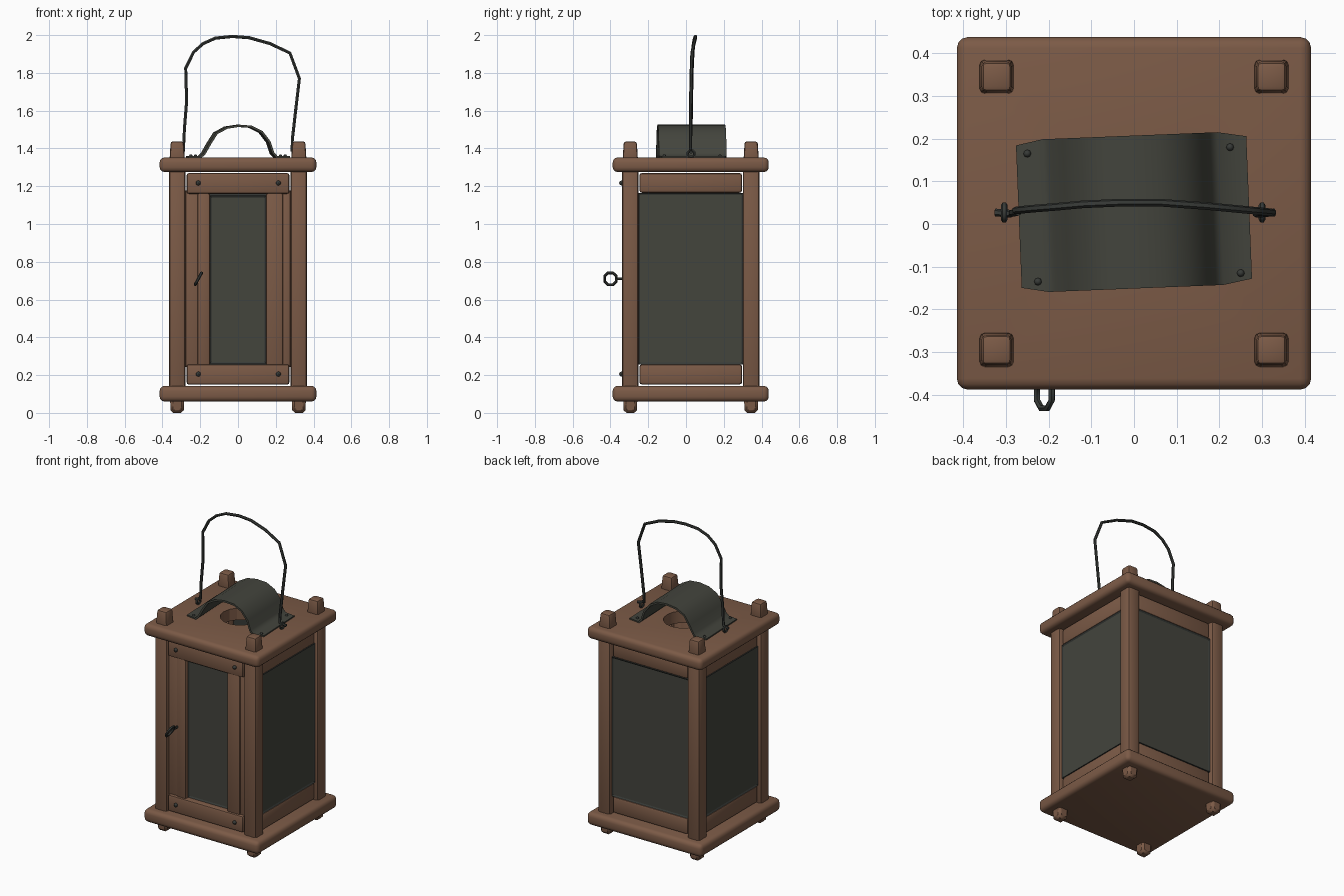
import bpy, bmesh, math
from mathutils import Vector

if "Cube" in bpy.data.objects:
    bpy.data.objects.remove(bpy.data.objects["Cube"])

CY = 0.025  # body centre in y


def material(name, rgb):
    m = bpy.data.materials.new(name)
    m.diffuse_color = (*rgb, 1)
    m.use_nodes = True
    m.node_tree.nodes["Principled BSDF"].inputs["Base Color"].default_value = m.diffuse_color
    return m


WOOD = material("brown wood", (0.20, 0.103, 0.062))
PANE = material("dark pane", (0.056, 0.058, 0.046))
IRON = material("dark iron", (0.038, 0.042, 0.038))


def finish(ob, mat, bevel=0.0, seg=2, angle=40):
    ob.data.materials.clear()
    ob.data.materials.append(mat)
    bpy.ops.object.select_all(action='DESELECT')
    ob.select_set(True)
    bpy.context.view_layer.objects.active = ob
    if bevel:
        b = ob.modifiers.new("bevel", 'BEVEL')
        b.width, b.segments, b.limit_method = bevel, seg, 'NONE'
        bpy.ops.object.modifier_apply(modifier="bevel")
    bpy.ops.object.shade_smooth_by_angle(angle=math.radians(angle))
    return ob


def mesh_object(name, bm):
    me = bpy.data.meshes.new(name)
    bmesh.ops.recalc_face_normals(bm, faces=bm.faces)
    bm.to_mesh(me)
    bm.free()
    ob = bpy.data.objects.new(name, me)
    bpy.context.collection.objects.link(ob)
    return ob


def box(name, lo, hi, mat, bevel=0.01, seg=2, taper_top=1.0, taper_bottom=1.0):
    bm = bmesh.new()
    bmesh.ops.create_cube(bm, size=1)
    lo, hi = Vector(lo), Vector(hi)
    for v in bm.verts:
        k = taper_top if v.co.z > 0 else taper_bottom
        v.co.x *= k
        v.co.y *= k
        v.co = Vector([(lo[i] + hi[i]) / 2 + v.co[i] * (hi[i] - lo[i]) for i in range(3)])
    return finish(mesh_object(name, bm), mat, bevel, seg)


def wire(name, pts, radius, cyclic=False):
    cu = bpy.data.curves.new(name, 'CURVE')
    cu.dimensions = '3D'
    cu.bevel_depth, cu.bevel_resolution, cu.use_fill_caps = radius, 1, True
    sp = cu.splines.new('POLY')
    sp.points.add(len(pts) - 1)
    for p, q in zip(sp.points, pts):
        p.co = (*q, 1)
    sp.use_cyclic_u = cyclic
    ob = bpy.data.objects.new(name, cu)
    bpy.context.collection.objects.link(ob)
    bpy.ops.object.select_all(action='DESELECT')
    ob.select_set(True)
    bpy.context.view_layer.objects.active = ob
    bpy.ops.object.convert(target='MESH')
    return finish(bpy.context.object, IRON, angle=50)


def rivet(name, loc, r=0.012):
    bpy.ops.mesh.primitive_uv_sphere_add(segments=8, ring_count=6, radius=r, location=loc)
    ob = bpy.context.object
    ob.name = name
    return finish(ob, IRON)


# base and top boards
box("base_board", (-0.415, -0.388, 0.06), (0.415, 0.438, 0.143), WOOD, 0.026, 3)
top = box("top_board", (-0.415, -0.388, 1.275), (0.415, 0.438, 1.352), WOOD, 0.026, 3)

# smoke hole in the top board
bpy.ops.mesh.primitive_cylinder_add(vertices=16, radius=0.12, depth=0.4, location=(0, CY, 1.31))
cutter = bpy.context.object
cutter.name = "hole_cutter"
cutter.hide_render = True
mod = top.modifiers.new("hole", 'BOOLEAN')
mod.operation, mod.object, mod.solver = 'DIFFERENCE', cutter, 'EXACT'
bpy.context.view_layer.objects.active = top
bpy.ops.object.modifier_apply(modifier="hole")
bpy.data.objects.remove(cutter)
finish(top, WOOD)

# corner posts with peg feet and finials
for sx, side in ((-1, "left"), (1, "right")):
    for sy, end in ((-1, "front"), (1, "back")):
        x, y = 0.322 * sx, CY + 0.32 * sy
        n = f"{end}_{side}"
        box(n + "_post", (x - .044, y - .044, 0.12), (x + .044, y + .044, 1.30), WOOD, 0.016, 2)
        box(n + "_foot", (x - .038, y - .038, 0.0), (x + .038, y + .038, 0.08), WOOD, 0.014, 1,
            taper_bottom=0.9)
        box(n + "_finial", (x - .041, y - .041, 1.33), (x + .041, y + .041, 1.437), WOOD, 0.012, 2,
            taper_top=0.84)

# front rails with rivets
for z0, z1, n in ((0.15, 0.257, "bottom"), (1.16, 1.27, "top")):
    box(f"front_{n}_rail", (-0.272, -0.338, z0), (0.272, -0.27, z1), WOOD, 0.012)
    for x in (-0.21, 0.214):
        rivet(f"front_{n}_rivet", (x, -0.341, (z0 + z1) / 2 + 0.002), 0.013)

# front door: stiles and pane
box("door_left_outer_stile", (-0.28, -0.318, 0.24), (-0.195, -0.27, 1.18), WOOD, 0.012)
box("door_left_inner_stile", (-0.215, -0.328, 0.25), (-0.148, -0.27, 1.17), WOOD, 0.012)
box("door_right_inner_stile", (0.148, -0.328, 0.25), (0.24, -0.27, 1.17), WOOD, 0.012)
box("door_right_outer_stile", (0.22, -0.318, 0.24), (0.28, -0.27, 1.18), WOOD, 0.012)


def pane(name, half, z0, z1, dist, turn, cx, cy):
    """Framed pane built facing -y, turned about z and placed at distance dist."""
    parts = []
    bm = bmesh.new()
    bmesh.ops.create_cube(bm, size=1)
    for v in bm.verts:
        v.co = Vector((v.co.x * 2 * half, v.co.y * 0.02 - dist, (z0 + z1) / 2 + v.co.z * (z1 - z0)))
    front = [f for f in bm.faces if f.calc_center_median().y < -dist - 0.005]
    bmesh.ops.inset_region(bm, faces=front, thickness=0.013)
    for v in front[0].verts:
        v.co.y += 0.006
    ob = finish(mesh_object(name, bm), IRON, angle=30)
    ob.data.materials.append(PANE)
    # the large inset face takes the pane colour
    max(ob.data.polygons, key=lambda p: (round(p.center.y < -dist), p.area)).material_index = 1
    ob.rotation_euler.z = turn
    ob.location = (cx, cy, 0)
    return ob


pane("door_pane", 0.15, 0.26, 1.15, 0.32, 0, 0, CY)

# side and back walls: rails and panes
for n, turn, dist, half in (("right", 90, 0.336, 0.277), ("back", 180, 0.334, 0.28),
                            ("left", -90, 0.336, 0.277)):
    a = math.radians(turn)
    pane(n + "_pane", half, 0.257, 1.165, dist, a, 0, CY)
    for z0, z1, m in ((0.15, 0.257, "bottom"), (1.165, 1.27, "top")):
        r = box(f"{n}_{m}_rail", (-0.272, -dist - 0.012, z0), (0.272, -dist + 0.04, z1), WOOD, 0.014)
        r.rotation_euler.z = a
        r.location = (0, CY, 0)

# bent metal hood over the smoke hole
profile = [(-.27, 1.354), (-.205, 1.354), (-.185, 1.372), (-.155, 1.425), (-.12, 1.48), (-.065, 1.51),
           (0, 1.52), (.065, 1.515), (.12, 1.487), (.16, 1.435), (.18, 1.375), (.2, 1.354), (.27, 1.354)]
bm = bmesh.new()
rows = []
for i, (x, z) in enumerate(profile):
    d = 0.167 if i in (0, len(profile) - 1) else 0.179
    rows.append([bm.verts.new((x, s * d, z)) for s in (-1, 1)])
for p, q in zip(rows, rows[1:]):
    bm.faces.new((p[0], q[0], q[1], p[1]))
hood = mesh_object("hood", bm)
hood.location.y = 0.028
hood.rotation_euler.z = math.radians(2.3)
sol = hood.modifiers.new("thickness", 'SOLIDIFY')
sol.thickness, sol.offset = 0.012, 0
bpy.context.view_layer.objects.active = hood
bpy.ops.object.modifier_apply(modifier="thickness")
finish(hood, PANE, angle=50)
for x, y in ((-.25, .165), (.225, .18), (-.225, -.135), (.25, -.115)):
    rivet("hood_rivet", (x, y, 1.36), 0.009)


def ring(name, c, r, radius, turn, n=8):
    pts = []
    for i in range(n):
        t = 2 * math.pi * (i + .5) / n
        u, w = r * math.cos(t), r * math.sin(t)
        # ring stands in the y-z plane, leaning sideways by "turn"
        pts.append((c[0] + w * turn, c[1] + u, c[2] + w))
    return wire(name, pts, radius, True)


# handle staples, carrying handle
for x in (-0.304, 0.30):
    ring("handle_staple", (x, 0.027, 1.372), 0.018, 0.008, 0)
wire("handle", [(-.325, .027, 1.38), (-.288, .024, 1.39), (-.284, .026, 1.5), (-.272, .028, 1.65),
                (-.277, .032, 1.825), (-.235, .036, 1.91), (-.185, .04, 1.955), (-.12, .046, 1.984),
                (-.03, .05, 1.993), (.06, .05, 1.986), (.17, .042, 1.955), (.275, .032, 1.905),
                (.325, .027, 1.77), (.305, .025, 1.6), (.288, .024, 1.45), (.285, .024, 1.39),
                (.33, .027, 1.38)], 0.009)

# door pull ring and its shank
ring("door_ring", (-0.21, -0.4, 0.71), 0.034, 0.008, 0.55)
wire("door_ring_shank", [(-.21, -.368, .71), (-.21, -.3, .71)], 0.008)
